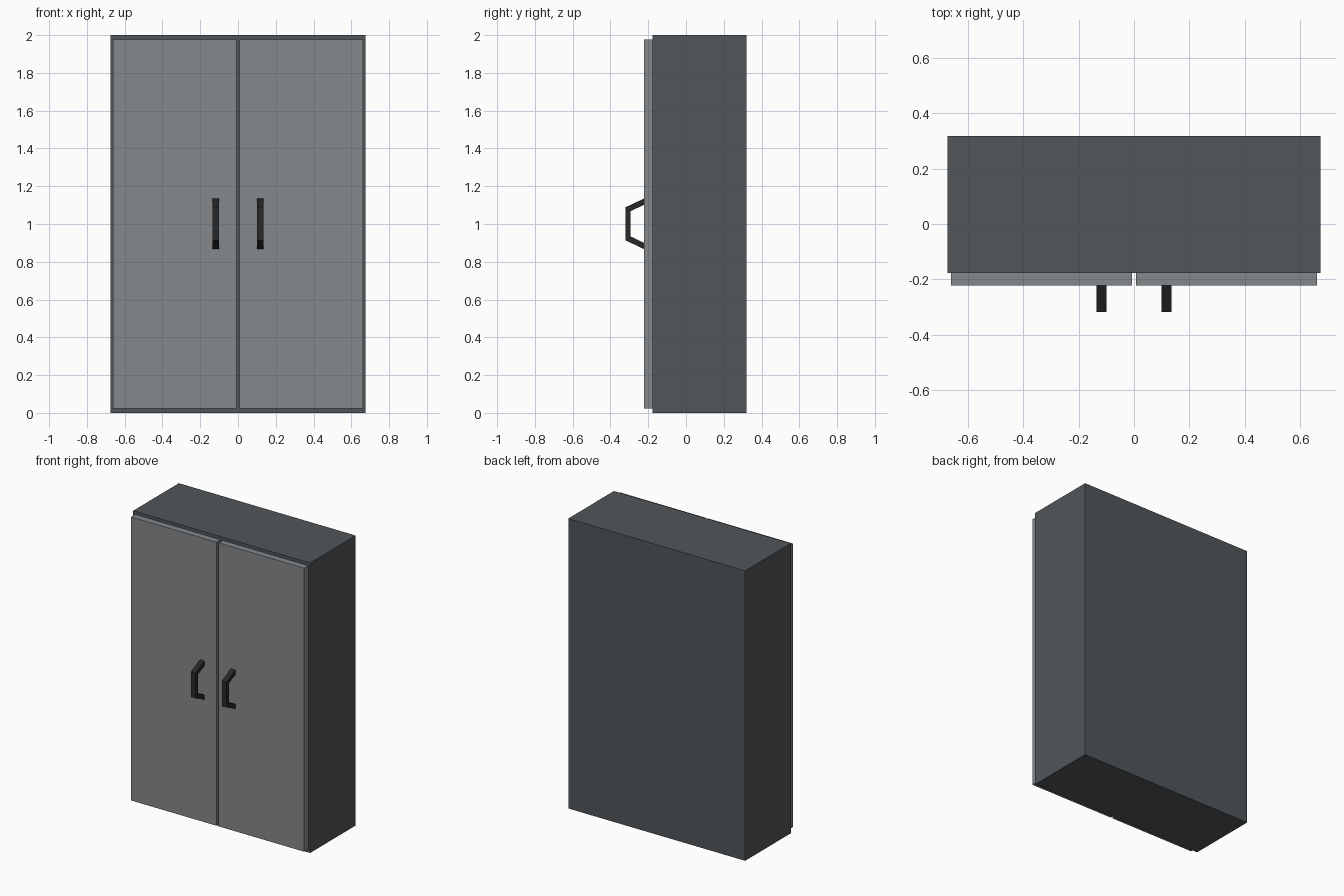
import bpy, bmesh

if "Cube" in bpy.data.objects:
    bpy.data.objects.remove(bpy.data.objects["Cube"])


def material(name, rgb):
    # sRGB 0-255 to linear
    m = bpy.data.materials.new(name)
    lin = [((c / 255 + 0.055) / 1.055) ** 2.4 for c in rgb]
    m.diffuse_color = (*lin, 1)
    m.use_nodes = True
    m.node_tree.nodes["Principled BSDF"].inputs["Base Color"].default_value = m.diffuse_color
    return m


DARK = material("dark_grey", (82, 86, 89))
LIGHT = material("light_grey", (132, 136, 139))
BLACK = material("black", (40, 40, 41))


def finish(bm, name, mat):
    bmesh.ops.recalc_face_normals(bm, faces=bm.faces)
    me = bpy.data.meshes.new(name)
    bm.to_mesh(me)
    bm.free()
    me.materials.append(mat)
    ob = bpy.data.objects.new(name, me)
    bpy.context.collection.objects.link(ob)
    return ob


def box(name, lo, hi, mat):
    bm = bmesh.new()
    bmesh.ops.create_cube(bm, size=1)
    for v in bm.verts:
        v.co = [(a + b) / 2 + c * (b - a) for a, b, c in zip(lo, hi, v.co)]
    return finish(bm, name, mat)


BODY_FRONT, DOOR_FRONT, DEPTH = -0.178, -0.222, 0.319

# Cabinet body
box("cabinet_body", (-0.675, BODY_FRONT, 0), (0.675, DEPTH, 2), DARK)

# Handle bracket: upper half of its side profile as (y, height above centre)
outer = [(DOOR_FRONT, 0.134), (-DEPTH, 0.088)]
inner = [(-0.293, 0.067), (DOOR_FRONT, 0.101)]
HANDLE_Z = 1.001


def handle(name, x0, x1):
    out = outer + [(y, -z) for y, z in reversed(outer)]
    inn = list(reversed(inner)) + [(y, -z) for y, z in inner]
    bm = bmesh.new()
    rings = [[bm.verts.new((x, y, HANDLE_Z + z)) for x, (y, z) in
              ((x0, a), (x1, a), (x1, b), (x0, b))]
             for a, b in zip(out, inn)]
    for r, s in zip(rings, rings[1:]):
        for i in range(4):
            j = (i + 1) % 4
            bm.faces.new((r[i], r[j], s[j], s[i]))
    bm.faces.new(rings[0])
    bm.faces.new(rings[-1])
    finish(bm, name, BLACK)


# Doors and handles, mirrored about the centre gap
for side, s in (("left", -1), ("right", 1)):
    x0, x1 = sorted((s * 0.008, s * 0.661))
    box(side + "_door", (x0, DOOR_FRONT, 0.022), (x1, BODY_FRONT, 1.978), LIGHT)
    handle(side + "_handle", *sorted((s * 0.1, s * 0.135)))
